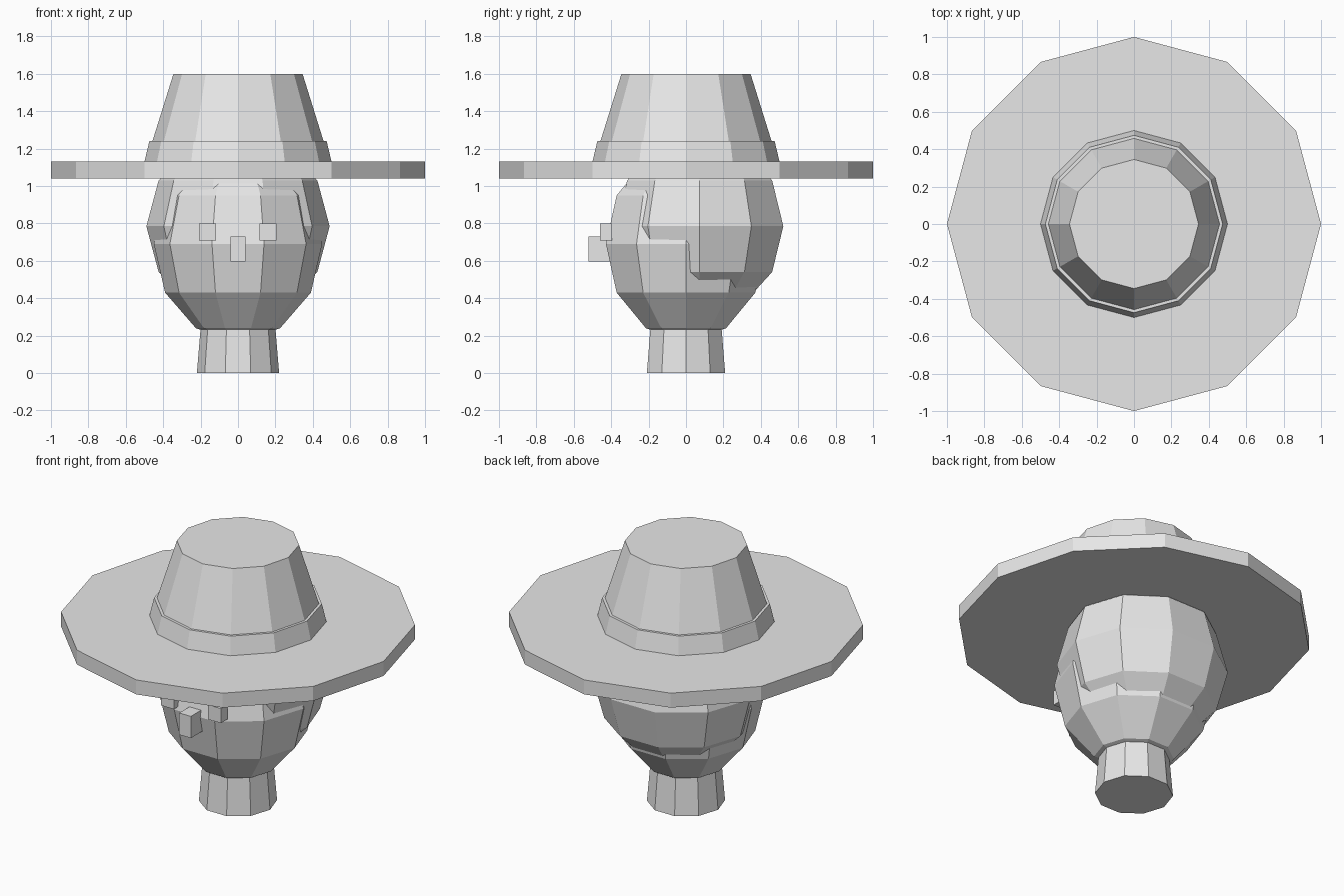
import bpy, bmesh, math
from mathutils import Matrix, Vector

if "Cube" in bpy.data.objects:
    bpy.data.objects.remove(bpy.data.objects["Cube"])

grey = bpy.data.materials.new("plain grey")
grey.diffuse_color = (0.8, 0.8, 0.8, 1)
grey.use_nodes = True
grey.node_tree.nodes["Principled BSDF"].inputs["Base Color"].default_value = grey.diffuse_color


def finish(name, bm):
    bmesh.ops.recalc_face_normals(bm, faces=bm.faces[:])
    mesh = bpy.data.meshes.new(name)
    bm.to_mesh(mesh)
    bm.free()
    mesh.materials.append(grey)
    obj = bpy.data.objects.new(name, mesh)
    bpy.context.collection.objects.link(obj)
    return obj


def lathe(name, sides, profile, y=0.0, depth=1.0):
    """Closed faceted solid from (radius, z) rings; depth squashes it along y."""
    bm = bmesh.new()
    rings = []
    for r, z in profile:
        rings.append([bm.verts.new((r * math.cos(math.tau * i / sides),
                                    y + depth * r * math.sin(math.tau * i / sides), z))
                      for i in range(sides)])
    for a, b in zip(rings, rings[1:]):
        for i in range(sides):
            j = (i + 1) % sides
            bm.faces.new((a[i], a[j], b[j], b[i]))
    for ring, (r, z) in ((rings[0], profile[0]), (rings[-1], profile[-1])):
        if r > 0:
            bm.faces.new(ring)
    bmesh.ops.remove_doubles(bm, verts=bm.verts[:], dist=1e-5)
    return finish(name, bm)


def ball(name, radius, height, z, y=0.0, depth=1.0):
    """Ten-sided ball with six bands."""
    prof = []
    for k in range(7):
        a = math.pi * (k / 6 - 0.5)
        r = 0 if k in (0, 6) else radius * math.cos(a)
        prof.append((r, z + height * math.sin(a)))
    return lathe(name, 10, prof, y, depth)


def box(name, center, size):
    bm = bmesh.new()
    bmesh.ops.create_cube(bm, size=1, matrix=Matrix.Translation(Vector(center))
                          @ Matrix.Diagonal((*size, 1)))
    return finish(name, bm)


# Neck and head, with the hair as a second ball pushed back and up
lathe("neck", 10, [(0.22, 0.0), (0.20, 0.24)])
ball("head", 0.45, 0.52, 0.69)
ball("hair", 0.49, 0.49, 0.785, y=0.073, depth=0.96)

# Face
for side, x in (("left", -0.163), ("right", 0.16)):
    box(side + "_eye", (x, -0.428, 0.755), (0.09, 0.065, 0.09))
box("nose", (0, -0.46, 0.663), (0.08, 0.12, 0.135))

# Hat
lathe("hat_brim", 12, [(1.0, 1.04), (1.0, 1.13)])
lathe("hat_crown", 12, [(0.492, 1.13), (0.345, 1.6)])
lathe("hat_band", 12, [(0.50, 1.13), (0.474, 1.24)])
